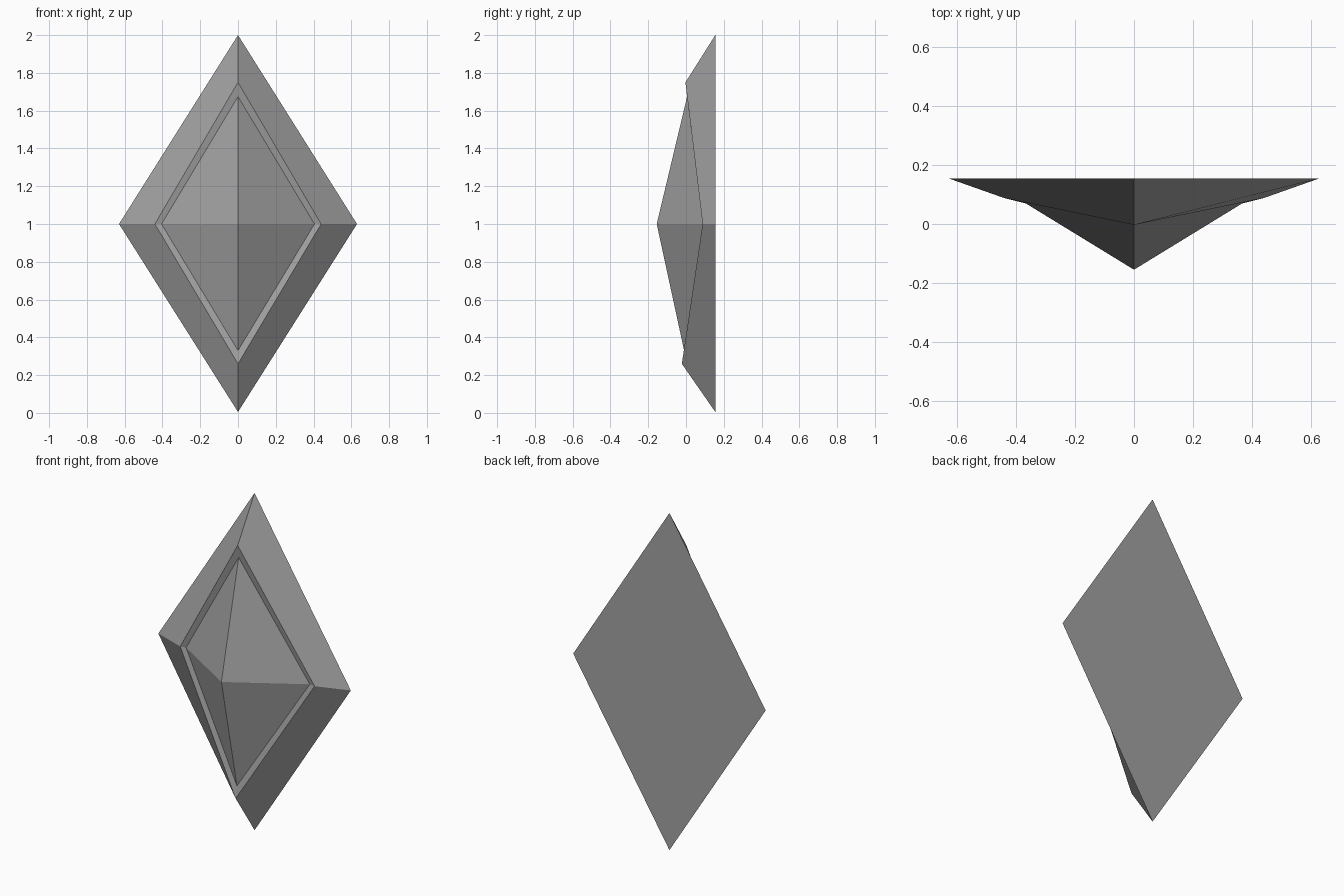
import bpy
import bmesh

cube = bpy.data.objects.get("Cube")
if cube:
    bpy.data.objects.remove(cube, do_unlink=True)

# Single grey stone colour
GREY = (0.36, 0.36, 0.36, 1.0)
stone = bpy.data.materials.new("grey_stone")
stone.use_nodes = True
stone.diffuse_color = GREY
stone.node_tree.nodes["Principled BSDF"].inputs["Base Color"].default_value = GREY

bm = bmesh.new()


def diamond(half_width, side_y, top, bottom):
    """Ring of four points: top, left side, bottom, right side."""
    (top_y, top_z), (bottom_y, bottom_z) = top, bottom
    points = [(0, top_y, top_z), (half_width, side_y, 1.0),
              (0, bottom_y, bottom_z), (-half_width, side_y, 1.0)]
    return [bm.verts.new(p) for p in points]


def bridge(inner, outer):
    """Join two rings with four flat bands."""
    for i in range(4):
        j = (i + 1) % 4
        bm.faces.new((inner[i], inner[j], outer[j], outer[i]))


# Flat back outline, raised rim, and foot of the central facets
back = diamond(0.63, 0.155, (0.155, 2.0), (0.155, 0.005))
rim = diamond(0.44, 0.088, (-0.003, 1.75), (-0.022, 0.26))
groove = diamond(0.405, 0.093, (0.006, 1.675), (-0.01, 0.33))

bm.faces.new(back)            # back plate
bridge(rim, back)             # sloping border
bridge(groove, rim)           # shallow groove

# Central pyramid
apex = bm.verts.new((0, -0.155, 1.0))
for i in range(4):
    bm.faces.new((apex, groove[(i + 1) % 4], groove[i]))

bmesh.ops.recalc_face_normals(bm, faces=bm.faces[:])
mesh = bpy.data.meshes.new("diamond_stud")
bm.to_mesh(mesh)
bm.free()
mesh.materials.append(stone)
stud = bpy.data.objects.new("diamond_stud", mesh)
bpy.context.collection.objects.link(stud)
